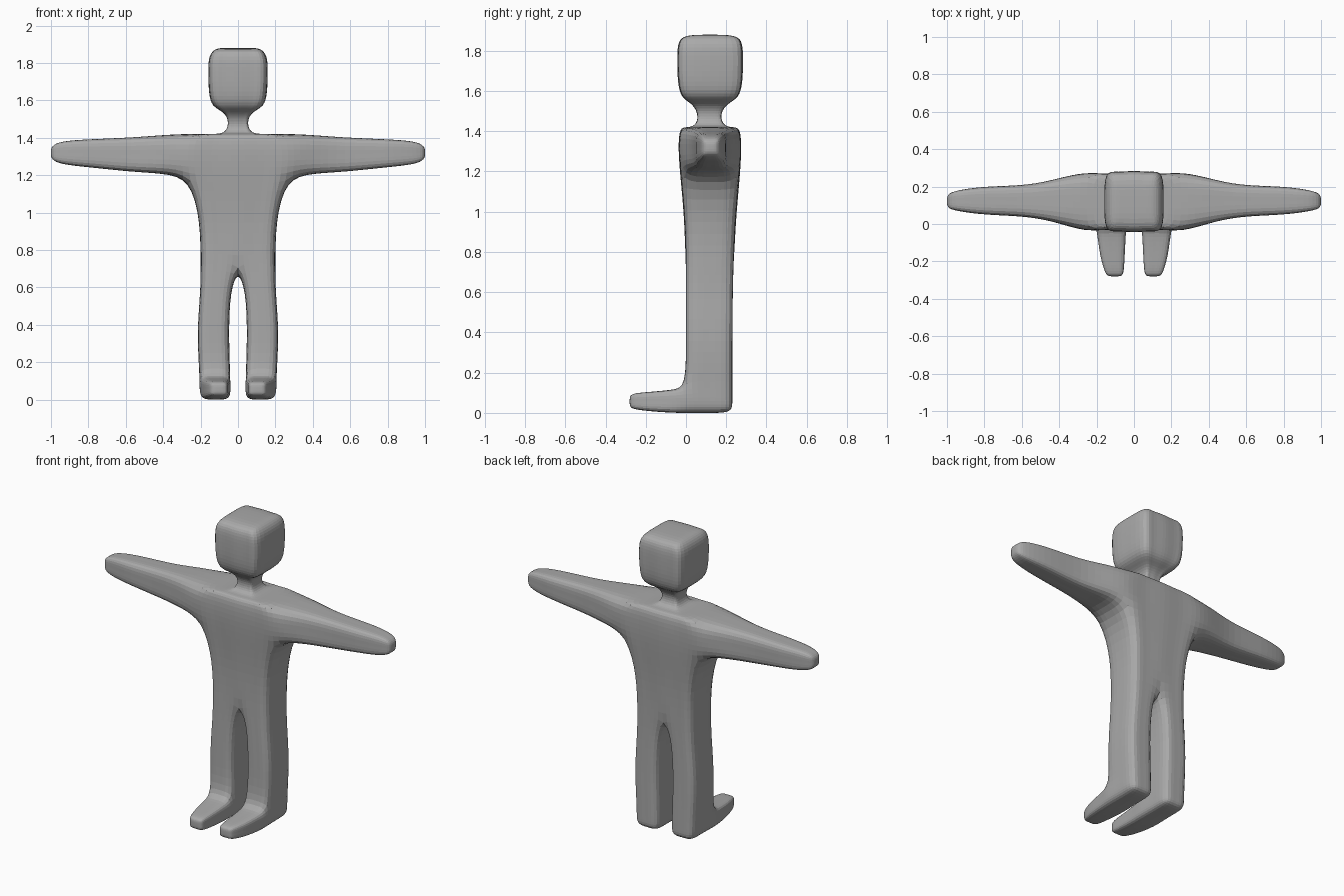
import bpy
import bmesh
from mathutils import Vector

old = bpy.data.objects.get("Cube")
if old:
    bpy.data.objects.remove(old, do_unlink=True)

bm = bmesh.new()
# Rounded square, counter-clockwise from the low corner; corners pushed out, mids in
C, M = 1.05, 0.975
SQUARE = [(-C, -C), (0, -M), (C, -C), (M, 0), (C, C), (0, M), (-C, C), (-M, 0)]


def ring(axis, at, u, v):
    """Eight points across an axis, with u and v giving the low and high sides."""
    points = []
    for a, b in SQUARE:
        p = [(u[0] + u[1]) / 2 + a * (u[1] - u[0]) / 2,
             (v[0] + v[1]) / 2 + b * (v[1] - v[0]) / 2]
        p.insert(axis, at)
        points.append(bm.verts.new(p))
    return points


def half_ring(z, half_width, y, inner=0.55):
    """Seven points from front centre round the left side to back centre."""
    points = []
    for a, b in SQUARE[:7]:
        x = half_width * (0 if a < 0 else inner if a == 0 else 1)
        mid, half = (y[0] + y[1]) / 2, (y[1] - y[0]) / 2
        points.append(bm.verts.new((x, mid + half * b, z)))
    return points


def bridge(low, high, columns):
    for i in columns:
        j = (i + 1) % len(low)
        bm.faces.new((low[i], low[j], high[j], high[i]))


def cap(r):
    """Close an eight-point ring with four quads."""
    centre = bm.verts.new(sum((r[i].co for i in (1, 3, 5, 7)), Vector()) / 4)
    for i in (1, 3, 5, 7):
        bm.faces.new((centre, r[i], r[(i + 1) % 8], r[(i + 2) % 8]))


def limb(start, axis, sections):
    """Extend an opening through a series of rings and close its end."""
    for section in sections:
        following = ring(axis, *section)
        bridge(start, following, range(8))
        start = following
    cap(start)


# Leg: sole upward, leaving the front of the lowest two bands open for the foot
leg = [ring(2, z, x, y) for z, x, y in (
    (0.00, (0.045, 0.195), (0.01, 0.23)),
    (0.055, (0.042, 0.205), (0.01, 0.23)),
    (0.13, (0.042, 0.205), (0.00, 0.23)),
    (0.36, (0.05, 0.22), (0.00, 0.23)),
    (0.58, (0.042, 0.20), (0.00, 0.232)))]
cap(leg[0])
for k in range(len(leg) - 1):
    bridge(leg[k], leg[k + 1], range(2 if k < 2 else 0, 8))

# Foot
sole, ankle = leg[0], leg[2]
opening = [sole[0], sole[1], sole[2], leg[1][2],
           ankle[2], ankle[1], ankle[0], leg[1][0]]
limb(opening, 1, [(-0.06, (0.045, 0.195), (0.0, 0.115)),
                  (-0.18, (0.05, 0.18), (0.008, 0.104)),
                  (-0.26, (0.055, 0.155), (0.018, 0.098)),
                  (-0.28, (0.065, 0.14), (0.03, 0.085))])

# Torso: the crotch ring meets the centre line
torso = [half_ring(*s) for s in (
    (0.71, 0.20, (0.0, 0.235)),
    (0.95, 0.20, (-0.003, 0.243)),
    (1.18, 0.255, (-0.025, 0.265)),
    (1.31, 0.27, (-0.035, 0.272)),
    (1.422, 0.25, (-0.03, 0.268)))]
crotch = bm.verts.new((0, 0.115, 0.69))
bridge(leg[-1], torso[0] + [crotch], range(8))
for k in range(4):
    bridge(torso[k], torso[k + 1], range(6) if k < 2 else (0, 1, 4, 5))

# Arm
low, mid, top = torso[2:]
opening = [low[2], low[3], low[4], mid[4], top[4], top[3], top[2], mid[2]]
limb(opening, 0, [(0.40, (0.005, 0.245), (1.21, 1.415)),
                  (0.56, (0.042, 0.205), (1.217, 1.401)),
                  (0.80, (0.048, 0.202), (1.243, 1.392)),
                  (0.95, (0.07, 0.18), (1.258, 1.382)),
                  (1.00, (0.085, 0.16), (1.285, 1.355))])
bm.verts.remove(mid[3])

# Neck and head
previous = top
for section in ((1.418, 0.11, (0.01, 0.225)),
                (1.43, 0.062, (0.055, 0.18)),
                (1.49, 0.048, (0.063, 0.168)),
                (1.54, 0.075, (0.03, 0.205)),
                (1.565, 0.14, (-0.02, 0.26)),
                (1.64, 0.157, (-0.038, 0.278)),
                (1.76, 0.16, (-0.04, 0.28)),
                (1.84, 0.157, (-0.038, 0.278)),
                (1.88, 0.12, (-0.01, 0.25))):
    following = half_ring(*section)
    bridge(previous, following, range(6))
    previous = following
f0, f1, f2, side, b2, b1, b0 = previous
centre = bm.verts.new((0, side.co.y, side.co.z))
inner = bm.verts.new((f1.co.x, side.co.y, side.co.z))
for quad in ((f0, f1, inner, centre), (f1, f2, side, inner),
             (inner, side, b2, b1), (centre, inner, b1, b0)):
    bm.faces.new(quad)

bmesh.ops.recalc_face_normals(bm, faces=bm.faces)
mesh = bpy.data.meshes.new("body")
bm.to_mesh(mesh)
bm.free()

body = bpy.data.objects.new("body", mesh)
bpy.context.collection.objects.link(body)
mirror = body.modifiers.new("Mirror", 'MIRROR')
mirror.use_clip = True
smooth = body.modifiers.new("Subdivision", 'SUBSURF')
smooth.levels = smooth.render_levels = 2

# Plain grey clay
clay = bpy.data.materials.new("grey_clay")
clay.use_nodes = True
colour = (0.4, 0.4, 0.4, 1)
clay.diffuse_color = colour
clay.node_tree.nodes["Principled BSDF"].inputs["Base Color"].default_value = colour
mesh.materials.append(clay)
